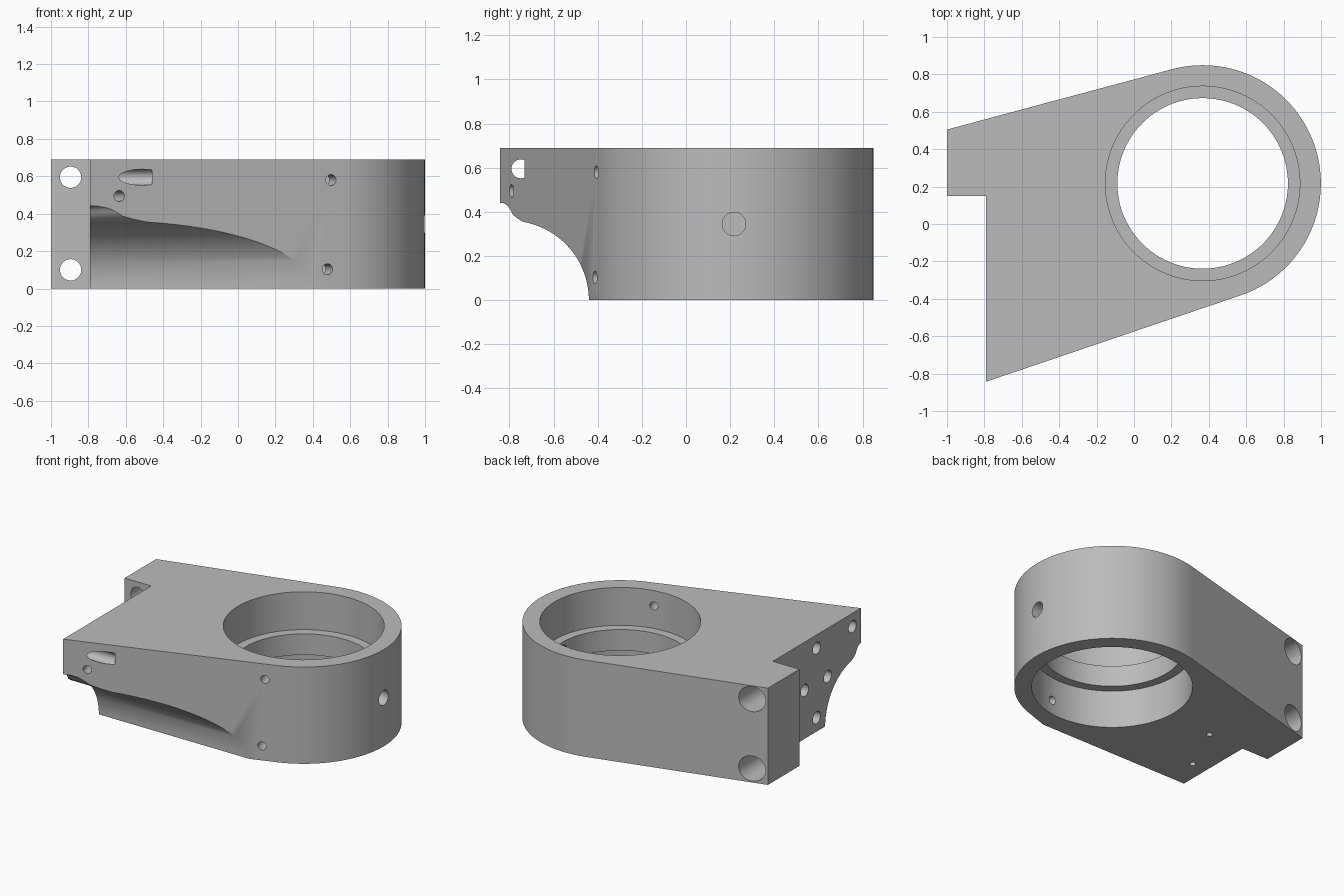
import bpy
import bmesh
from math import sin, cos, pi, radians, atan2
from mathutils import Vector

H = 0.69                       # plate height
CX, CY = 0.367, 0.217          # ring centre
R_OUT, R_BORE, R_LIP = 0.632, 0.52, 0.456

cube = bpy.data.objects.get("Cube")
if cube:
    bpy.data.objects.remove(cube, do_unlink=True)

grey = bpy.data.materials.new("machined grey")
grey.use_nodes = True
colour = (0.5, 0.5, 0.5, 1)
grey.diffuse_color = colour
grey.node_tree.nodes["Principled BSDF"].inputs["Base Color"].default_value = colour


def prism(name, points, offset):
    """Closed outline of 3D points extruded by an offset vector."""
    bm = bmesh.new()
    face = bm.faces.new([bm.verts.new(p) for p in points])
    new = bmesh.ops.extrude_face_region(bm, geom=[face])["geom"]
    moved = [v for v in new if isinstance(v, bmesh.types.BMVert)]
    bmesh.ops.translate(bm, verts=moved, vec=offset)
    bmesh.ops.recalc_face_normals(bm, faces=bm.faces)
    mesh = bpy.data.meshes.new(name)
    bm.to_mesh(mesh)
    bm.free()
    mesh.materials.append(grey)
    obj = bpy.data.objects.new(name, mesh)
    bpy.context.collection.objects.link(obj)
    return obj


def rod(name, start, end, radius, sides=32):
    """Round cutter between two points."""
    start, axis = Vector(start), Vector(end) - Vector(start)
    turn = axis.to_track_quat("Z", "Y")
    ring = [start + turn @ Vector((radius * cos(2 * pi * i / sides),
                                   radius * sin(2 * pi * i / sides), 0))
            for i in range(sides)]
    return prism(name, ring, axis)


# Body: round ring end running tangentially into a stepped arm
front_slope = atan2(0.46, 1.36)
back_slope = atan2(0.32, 1.2)
a0, a1 = front_slope - pi / 2, back_slope + pi / 2
arc = [a0 + (a1 - a0) * i / 72 for i in range(73)]
outline = [(CX + R_OUT * cos(a), CY + R_OUT * sin(a), 0) for a in arc]
outline += [(-1, 0.505, 0), (-1, 0.15, 0), (-0.79, 0.15, 0), (-0.79, -0.843, 0)]
body = prism("clamp_body", outline, (0, 0, H))

cutters = []

# Main bore, widened from both ends to leave a lip in the middle
for r, z0, z1 in ((R_LIP, -0.1, 0.8), (R_BORE, 0.42, 0.8), (R_BORE, -0.1, 0.27)):
    cutters.append(rod("bore_cutter", (CX, CY, z0), (CX, CY, z1), r, 96))

# Scooped underside of the front: quarter round with a small reverse curve
scoop = [(-0.44, -0.1)]
scoop += [(-0.8 + 0.36 * cos(radians(t)), 0.36 * sin(radians(t))) for t in range(0, 81, 4)]
scoop += [(-0.765, 0.371), (-0.784, 0.387), (-0.796, 0.41), (-0.809, 0.429),
          (-0.828, 0.44), (-1, 0.442), (-1, -0.1)]
cutters.append(prism("scoop_cutter", [(-0.95, y, z) for y, z in scoop], (2, 0, 0)))

# Counterbored mounting holes through the arm end
for z in (0.1, 0.595):
    cutters.append(rod("mount_hole_cutter", (-0.895, 0, z), (-0.895, 0.8, z), 0.057))
    cutters.append(rod("mount_counterbore_cutter", (-0.895, 0.3, z), (-0.895, 0.8, z), 0.09))

# Side holes in the stepped face; the outermost breaks out of the front
for y, z, depth in ((-0.344, 0.595, 0.35), (-0.468, 0.345, 0.35), (-0.21, 0.345, 0.35),
                    (-0.344, 0.1, 0.35), (-0.748, 0.595, 0.33)):
    cutters.append(rod("side_hole_cutter", (-0.9, y, z), (-0.79 + depth, y, z), 0.043))

# Small screw holes square to the slanted front
inward = Vector((-sin(front_slope), cos(front_slope), 0))
for x, z, depth in ((0.497, 0.58, 0.25), (0.478, 0.103, 0.25), (-0.635, 0.495, 0.2)):
    p = Vector((x, -0.843 + (x + 0.79) * 0.34, z))
    cutters.append(rod("front_hole_cutter", p - inward * 0.1, p + inward * depth, 0.029))

# Pin hole through the ring wall and lip
cutters.append(rod("pin_hole_cutter", (CX + 0.3, CY, 0.345), (1.1, CY, 0.345), 0.053))

# Blind holes in the underside
for x, y in ((-0.51, 0.15), (-0.67, -0.21)):
    cutters.append(rod("base_hole_cutter", (x, y, -0.1), (x, y, 0.22), 0.02))

# Cut everything and bake the result
bpy.context.view_layer.objects.active = body
for cutter in cutters:
    cutter.hide_render = True
    cut = body.modifiers.new("cut", "BOOLEAN")
    cut.operation = "DIFFERENCE"
    cut.solver = "EXACT"
    cut.object = cutter
    bpy.ops.object.modifier_apply(modifier=cut.name)
    bpy.data.objects.remove(cutter, do_unlink=True)

bpy.ops.object.select_all(action="DESELECT")
body.select_set(True)
bpy.ops.object.shade_smooth_by_angle(angle=radians(30))
